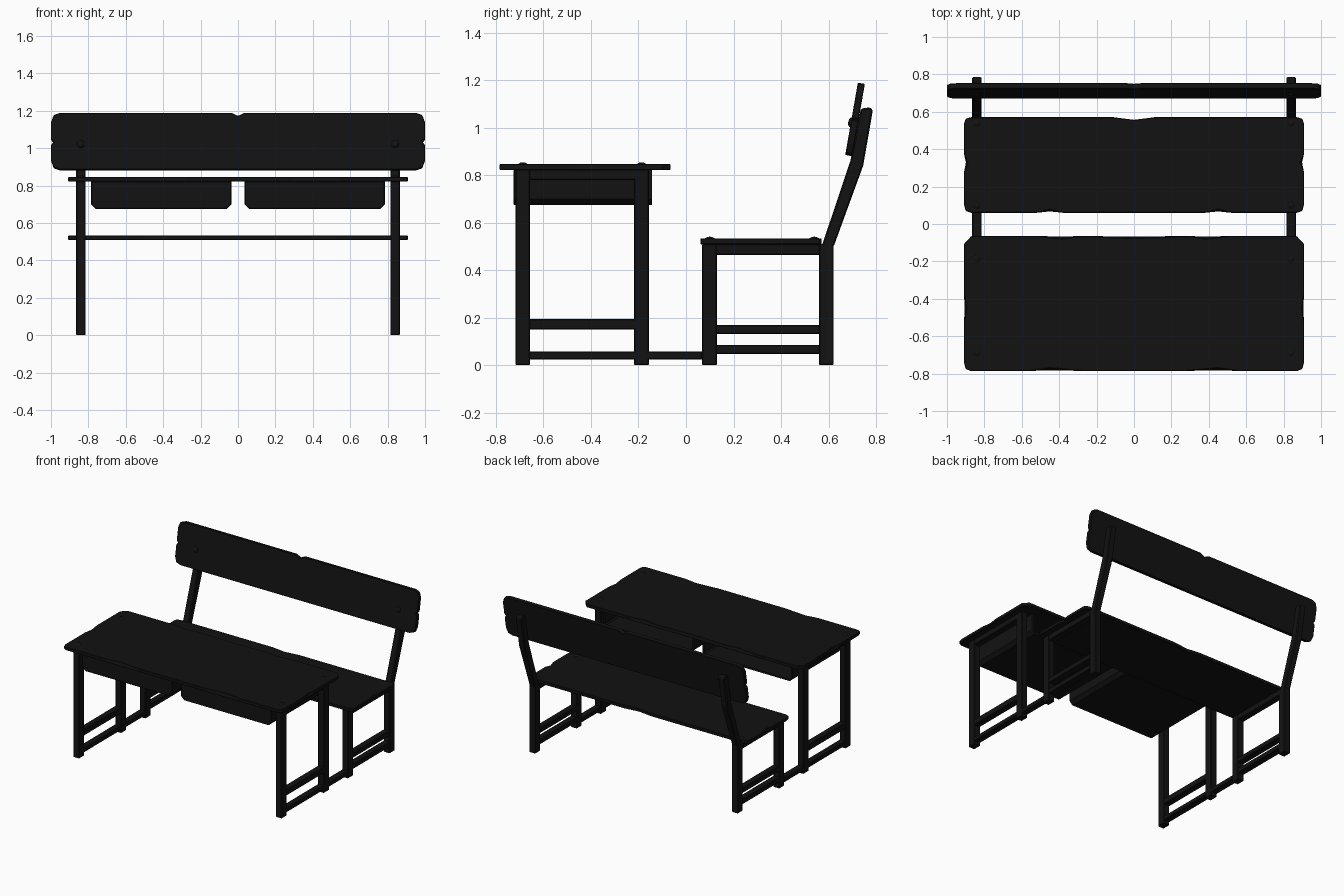
import bpy, bmesh, math
from mathutils import Matrix

if "Cube" in bpy.data.objects:
    bpy.data.objects.remove(bpy.data.objects["Cube"])

# Near-black finish shared by every part
black = bpy.data.materials.new("black_finish")
black.diffuse_color = (.006, .006, .006, 1)
black.use_nodes = True
black.node_tree.nodes["Principled BSDF"].inputs["Base Color"].default_value = black.diffuse_color


def finish(bm, name, bevel=0.0):
    bmesh.ops.recalc_face_normals(bm, faces=bm.faces)
    me = bpy.data.meshes.new(name)
    bm.to_mesh(me)
    bm.free()
    me.materials.append(black)
    ob = bpy.data.objects.new(name, me)
    bpy.context.collection.objects.link(ob)
    if bevel:
        m = ob.modifiers.new("bevel", 'BEVEL')
        m.width, m.segments, m.limit_method = bevel, 1, 'ANGLE'
    return ob


def box(name, x, y, z, bevel=0.004):
    bm = bmesh.new()
    bmesh.ops.create_cube(bm, size=1)
    for v in bm.verts:
        v.co = [r[0] + (c + 0.5) * (r[1] - r[0]) for c, r in zip(v.co, (x, y, z))]
    return finish(bm, name, bevel)


def loft(name, lower, upper, bevel=0.0):
    """Closed solid between two matching outlines of 3D points."""
    bm = bmesh.new()
    a = [bm.verts.new(p) for p in lower]
    b = [bm.verts.new(p) for p in upper]
    bm.faces.new(a)
    bm.faces.new(b)
    for i in range(len(a)):
        j = (i + 1) % len(a)
        bm.faces.new((a[i], a[j], b[j], b[i]))
    return finish(bm, name, bevel)


def board(name, half, thick):
    """Mirrored plank; each point is (x, y, dx, dy), the offset chips its top edge."""
    full = half + [(-x, y, -dx, dy) for x, y, dx, dy in reversed(half) if x > 0]
    return loft(name, [(x, y, 0) for x, y, dx, dy in full],
                [(x + dx, y + dy, thick) for x, y, dx, dy in full], 0.003)


def bolt(name, loc, rot=0.0):
    bm = bmesh.new()
    bmesh.ops.create_uvsphere(bm, u_segments=10, v_segments=6, radius=0.022)
    for v in bm.verts:
        v.co.z *= 0.6
    bmesh.ops.transform(bm, matrix=Matrix.Translation(loc) @ Matrix.Rotation(rot, 4, 'X'),
                        verts=bm.verts)
    finish(bm, name)


# Planks with worn, chipped edges
desk = board("desktop", [
    (0, -.785, 0, 0), (.28, -.785, 0, 0), (.45, -.785, 0, .015), (.55, -.785, 0, 0),
    (.875, -.785, 0, 0), (.9, -.775, 0, 0), (.908, -.745, 0, 0), (.908, -.52, 0, 0),
    (.908, -.45, -.012, 0), (.908, -.38, 0, 0), (.908, -.105, 0, 0), (.87, -.065, 0, 0),
    (.5, -.065, 0, 0), (.38, -.065, 0, -.015), (.3, -.065, 0, 0), (0, -.065, 0, -.01)], .025)
desk.location.z = .822

seat = board("seat", [
    (0, .06, 0, 0), (.38, .06, 0, 0), (.45, .066, 0, .012), (.52, .06, 0, 0),
    (.87, .06, 0, 0), (.9, .07, 0, 0), (.908, .1, 0, 0), (.908, .28, 0, 0),
    (.9, .33, -.01, 0), (.908, .37, 0, 0), (.908, .54, 0, 0), (.9, .563, 0, 0),
    (.87, .571, 0, 0), (.11, .571, 0, 0), (0, .557, 0, 0)], .025)
seat.location.z = .509

back = board("backrest", [
    (0, 0, 0, 0), (.95, 0, 0, 0), (.985, .012, 0, 0), (.999, .05, 0, 0),
    (.999, .135, 0, 0), (.987, .15, 0, 0), (.999, .165, 0, 0), (.999, .26, 0, 0),
    (.985, .297, 0, 0), (.95, .309, 0, 0), (.035, .309, 0, 0), (0, .292, 0, 0)], .03)
back.location = (0, .70, .88)
back.rotation_euler.x = math.radians(80.1)

for s, side in ((-1, "left"), (1, "right")):
    xr = (s * .84 - .025, s * .84 + .025)

    # Legs: two under the desk, two under the seat
    for part, y0, top in (("desk_front_leg", -.718, .824), ("desk_back_leg", -.218, .824),
                          ("seat_front_leg", .068, .51), ("seat_back_leg", .56, .51)):
        box(f"{side}_{part}", xr, (y0, y0 + .062), (0, top))

    # Rails between the legs
    for part, y, z in (("desk_rail", (-.66, -.21), (.15, .195)),
                       ("desk_top_rail", (-.66, -.21), (.78, .823)),
                       ("floor_rail", (-.66, .07), (.024, .057)),
                       ("seat_top_rail", (.125, .565), (.465, .51)),
                       ("seat_upper_rail", (.125, .565), (.132, .17)),
                       ("seat_lower_rail", (.125, .565), (.048, .086))):
        box(f"{side}_{part}", xr, y, z)

    # Bent post holding the backrest
    prof = [(.571, .5), (.622, .5), (.746, .84), (.787, 1.075), (.775, 1.086),
            (.736, 1.08), (.692, .86)]
    loft(f"{side}_back_post", [(xr[0], y, z) for y, z in prof],
         [(xr[1], y, z) for y, z in prof], .006)

    # Bolt heads
    for i, (y, z) in enumerate(((-.687, .841), (-.187, .841), (.1, .528), (.54, .528))):
        bolt(f"{side}_bolt_{i}", (s * .84, y, z))
    bolt(f"{side}_backrest_bolt", (s * .84, .696, 1.022), math.radians(80))

    # Book tray: a box with chamfered bottom, open towards the sitter
    x0, x1, z0, z1, c, t = .035, .785, .675, .823, .025, .015
    outer = [(x0, z1), (x0, z0 + c), (x0 + c, z0), (x1 - c, z0), (x1, z0 + c), (x1, z1)]
    inner = [(x0 + t, z1), (x0 + t, z0 + c), (x0 + c, z0 + t),
             (x1 - c, z0 + t), (x1 - t, z0 + c), (x1 - t, z1)]
    ring = outer + inner[::-1]
    loft(f"{side}_tray", [(s * x, -.72, z) for x, z in ring],
         [(s * x, -.143, z) for x, z in ring])
    loft(f"{side}_tray_front", [(s * x, -.727, z) for x, z in outer],
         [(s * x, -.71, z) for x, z in outer], .004)
